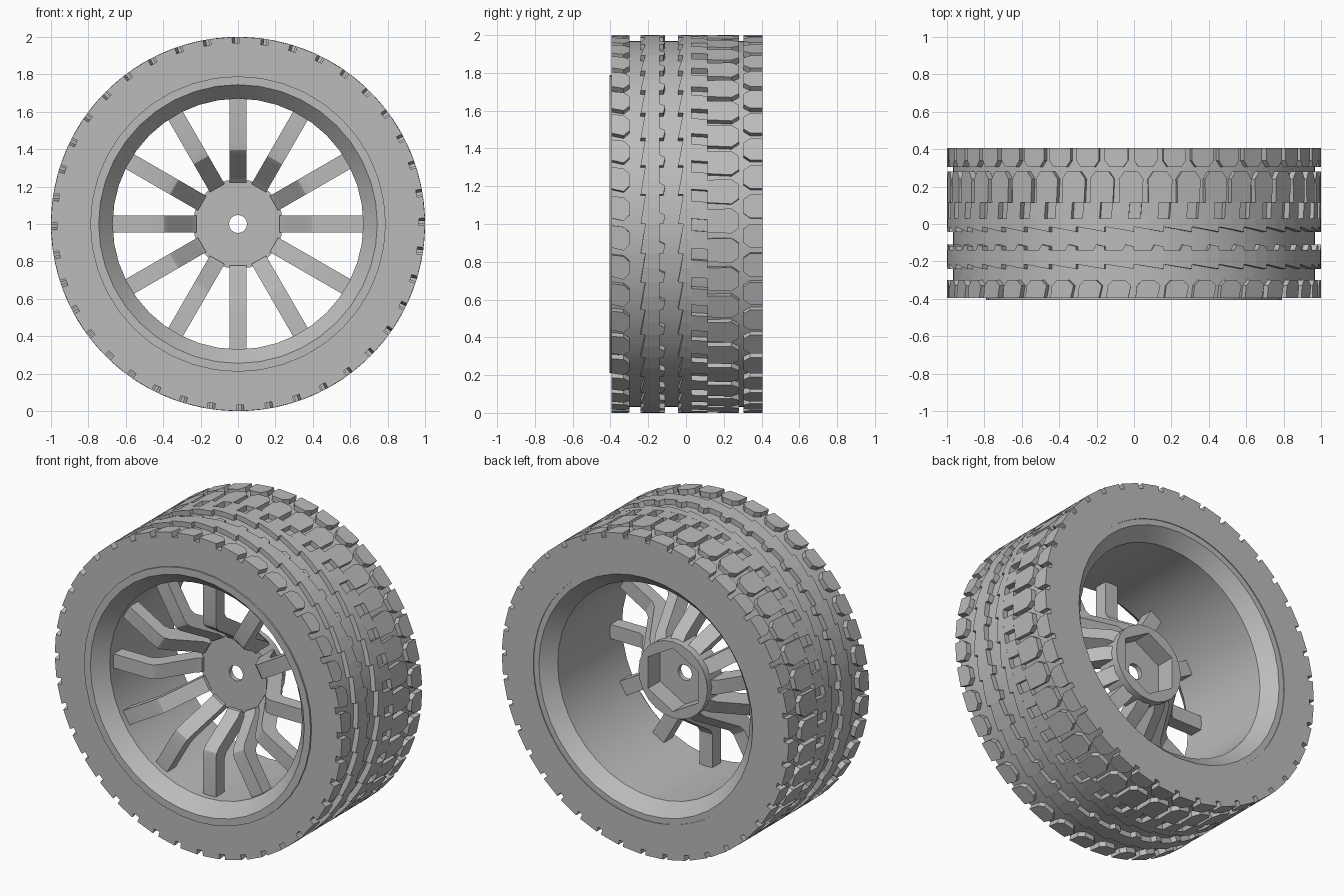
import bpy, bmesh, math

cube = bpy.data.objects.get("Cube")
if cube:
    bpy.data.objects.remove(cube)

grey = bpy.data.materials.new("mid_grey")
grey.use_nodes = True
COLOUR = (0.5, 0.5, 0.5, 1)
grey.diffuse_color = COLOUR
grey.node_tree.nodes["Principled BSDF"].inputs["Base Color"].default_value = COLOUR


def place(r, angle, y):
    """Point on the wheel; angle runs clockwise from the top."""
    return (r * math.sin(angle), y, 1 + r * math.cos(angle))


def finish(name, bm):
    bmesh.ops.recalc_face_normals(bm, faces=bm.faces)
    mesh = bpy.data.meshes.new(name)
    bm.to_mesh(mesh)
    bm.free()
    mesh.materials.append(grey)
    obj = bpy.data.objects.new(name, mesh)
    bpy.context.collection.objects.link(obj)
    bpy.ops.object.select_all(action='DESELECT')
    obj.select_set(True)
    bpy.context.view_layer.objects.active = obj
    bpy.ops.object.shade_smooth_by_angle(angle=math.radians(25))


def lathe(name, profile, sides):
    """Closed (radius, y) profile turned round the axle; a radius may be a function of angle."""
    bm = bmesh.new()
    rings = []
    for i in range(sides):
        a = math.tau * i / sides
        rings.append([bm.verts.new(place(r(a) if callable(r) else r, a, y)) for r, y in profile])
    n = len(profile)
    for i in range(sides):
        p, q = rings[i], rings[(i + 1) % sides]
        for j in range(n):
            k = (j + 1) % n
            bm.faces.new((p[j], p[k], q[k], q[j]))
    finish(name, bm)


def prism(bm, low, high):
    """Solid between two matching outlines."""
    a = [bm.verts.new(p) for p in low]
    b = [bm.verts.new(p) for p in high]
    bm.faces.new(a)
    bm.faces.new(b)
    for i in range(len(a)):
        j = (i + 1) % len(a)
        bm.faces.new((a[i], a[j], b[j], b[i]))


def tread_row(name, outlines, shift=0, count=40):
    """Repeat raised outlines of (pitch fraction, y) round the tyre."""
    bm = bmesh.new()
    pitch = math.tau / count
    for i in range(count):
        for outline in outlines:
            low, high = ([place(r, (i + shift + u) * pitch, y) for u, y in outline]
                         for r in (0.955, 1.0))
            prism(bm, low, high)
    finish(name, bm)


# Tyre body and rim barrel
lathe("tyre_body", [(0.78, -0.395), (0.968, -0.395), (0.968, 0.405), (0.78, 0.405)], 80)
lathe("rim", [(0.79, -0.405), (0.745, -0.405), (0.67, -0.32), (0.67, 0.32),
              (0.745, 0.4), (0.79, 0.4)], 40)

# Tread, from the front shoulder to the rear shoulder
tread_row("front_shoulder_blocks", [[(0.05, -0.395), (0.1, -0.33), (0.28, -0.3),
                                     (0.7, -0.3), (0.9, -0.33), (0.8, -0.395)]])
tread_row("front_rib", [[(0, -0.215), (0.5, -0.228), (0.5, -0.14), (0, -0.14)],
                        [(0.5, -0.228), (1, -0.24), (1, -0.14), (0.5, -0.14)],
                        [(0.6, -0.14), (0.7, -0.11), (1, -0.12), (1, -0.14)]])
tread_row("centre_rib", [[(0, -0.015), (0.5, -0.028), (0.5, 0.03), (0, 0.03)],
                         [(0.5, -0.028), (1, -0.042), (1, 0.03), (0.5, 0.03)],
                         [(0.22, 0.03), (0.26, 0.115), (0.86, 0.115), (0.82, 0.03)]])
tread_row("rear_arrow_blocks", [[(0.1, 0.115), (0.08, 0.24), (0.26, 0.28),
                                 (0.74, 0.28), (0.92, 0.24), (0.88, 0.115)]], 0.4)
tread_row("rear_shoulder_blocks", [[(0.1, 0.405), (0.1, 0.34), (0.26, 0.305),
                                    (0.74, 0.305), (0.9, 0.34), (0.9, 0.405)]], 0.9)


# Hub with a hexagonal socket at the back and an axle hole
def hexagon(a):
    return 0.173 / math.cos(a % (math.pi / 3) - math.pi / 6)


lathe("hub", [(0.048, -0.02), (0.24, -0.02), (0.24, 0.13),
              (hexagon, 0.13), (hexagon, 0.01), (0.048, 0.01)], 24)

# Spokes: (radius, y) side outline, bent forward from hub to rim
side = [(0.222, -0.04), (0.25, -0.065), (0.37, -0.255), (0.395, -0.278), (0.43, -0.285),
        (0.675, -0.285), (0.675, -0.2), (0.46, -0.2), (0.425, -0.18), (0.27, 0.06), (0.222, 0.1)]
bm = bmesh.new()
for i in range(12):
    a = math.tau * i / 12
    c, s = math.cos(a), math.sin(a)
    left, right = ([(r * s + w * c, y, 1 + r * c - w * s) for r, y in side]
                   for w in (-0.045, 0.045))
    prism(bm, left, right)
finish("spokes", bm)
